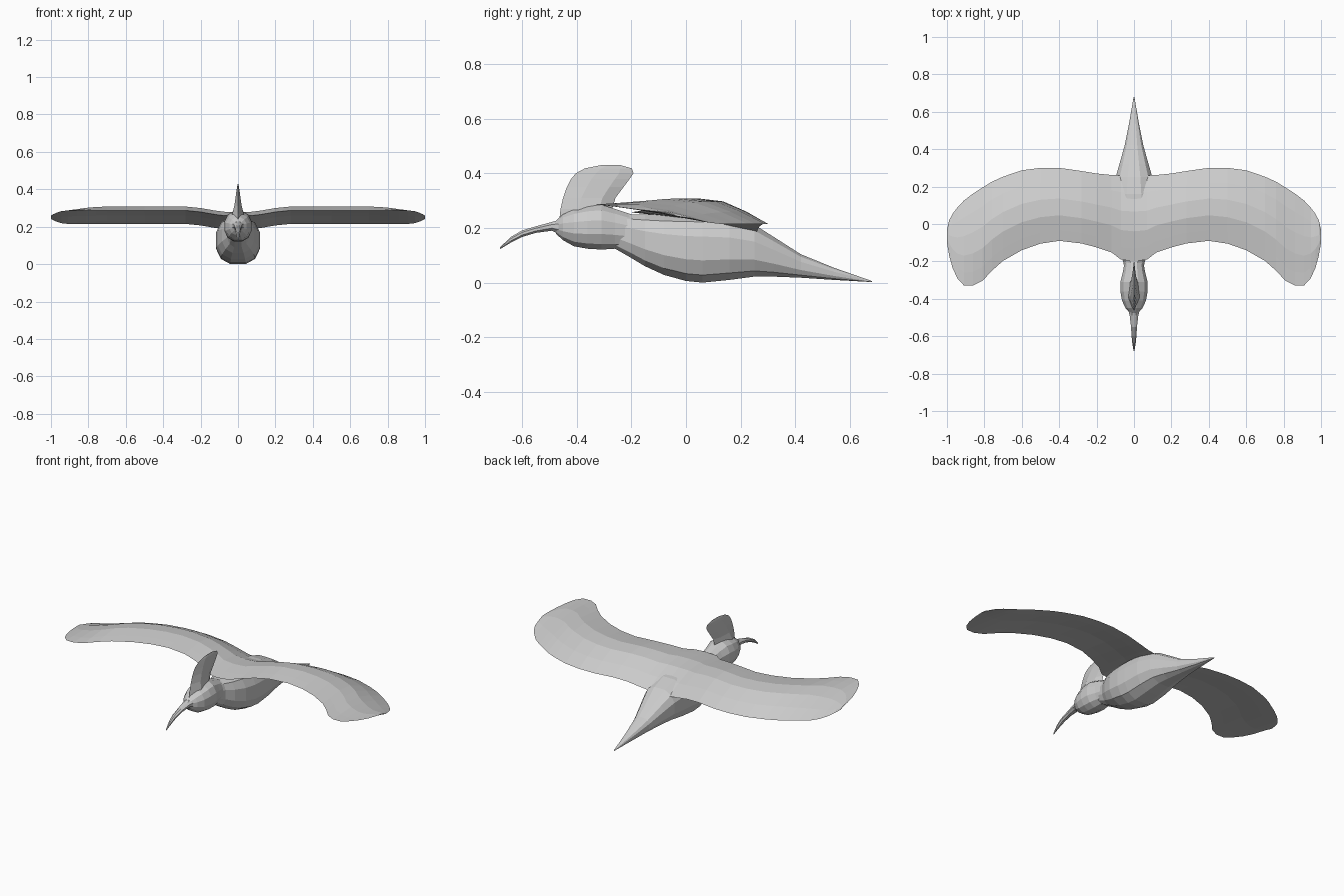
import bpy, bmesh, math

grey = bpy.data.materials.new("pale grey")
grey.diffuse_color = (0.6, 0.6, 0.6, 1)


def loft(name, rings, caps=(True, True), mirror=False):
    """Skin closed rings of points into one mesh object."""
    bm = bmesh.new()
    rows = [[bm.verts.new(p) for p in ring] for ring in rings]
    n = len(rows[0])
    for a, b in zip(rows, rows[1:]):
        for i in range(n):
            j = (i + 1) % n
            bm.faces.new((a[i], a[j], b[j], b[i]))
    if caps[0]:
        bm.faces.new(rows[0])
    if caps[1]:
        bm.faces.new(rows[-1])
    bmesh.ops.remove_doubles(bm, verts=bm.verts, dist=0.0005)
    bmesh.ops.recalc_face_normals(bm, faces=bm.faces)
    me = bpy.data.meshes.new(name)
    bm.to_mesh(me)
    bm.free()
    me.materials.append(grey)
    ob = bpy.data.objects.new(name, me)
    bpy.context.collection.objects.link(ob)
    if mirror:
        m = ob.modifiers.new("mirror", 'MIRROR')
        m.use_clip = True
    return ob


def oval_rings(stations, sides, power=1.0):
    """Stations are (y, bottom z, top z, half width)."""
    rings = []
    for y, z0, z1, w in stations:
        ring = []
        for i in range(sides):
            a = 2 * math.pi * (i + 0.5) / sides
            c, s = math.cos(a), math.sin(a)
            c = math.copysign(abs(c) ** power, c)
            s = math.copysign(abs(s) ** power, s)
            k = math.sin(math.pi / 2 - math.pi / sides) ** power
            ring.append((w * c / k, y, (z0 + z1) / 2 + (z1 - z0) / 2 * s / k))
        rings.append(ring)
    return rings


# body, tapering back into a pointed tail
loft("body_and_tail", oval_rings([
    (-0.27, 0.13, 0.25, 0.045), (-0.20, 0.09, 0.25, 0.058),
    (-0.15, 0.06, 0.25, 0.085), (-0.08, 0.028, 0.25, 0.108),
    (0.0, 0.006, 0.25, 0.117), (0.06, 0.0, 0.25, 0.117),
    (0.16, 0.01, 0.24, 0.112), (0.25, 0.022, 0.212, 0.098),
    (0.32, 0.022, 0.168, 0.078), (0.42, 0.018, 0.104, 0.05),
    (0.54, 0.01, 0.055, 0.026), (0.68, 0.002, 0.006, 0.002)], 12, 0.8))

# head
loft("head", oval_rings([
    (-0.475, 0.178, 0.228, 0.022), (-0.45, 0.155, 0.25, 0.045),
    (-0.41, 0.133, 0.268, 0.064), (-0.36, 0.124, 0.28, 0.073),
    (-0.31, 0.121, 0.285, 0.073), (-0.26, 0.124, 0.27, 0.06),
    (-0.20, 0.125, 0.25, 0.05)], 12, 0.9))

# slim beak curving down
loft("beak", oval_rings([
    (-0.45, 0.17, 0.235, 0.034), (-0.49, 0.19, 0.222, 0.023),
    (-0.55, 0.182, 0.206, 0.016), (-0.60, 0.167, 0.191, 0.013),
    (-0.64, 0.147, 0.168, 0.009), (-0.68, 0.123, 0.130, 0.002)], 8))

# thin upright crest, sweeping backwards: (z, front y, back y, half thickness)
crest = []
for z, f, b, t in [(0.22, -0.465, -0.26, 0.042), (0.27, -0.459, -0.27, 0.030),
                   (0.31, -0.450, -0.258, 0.020), (0.35, -0.436, -0.228, 0.014),
                   (0.38, -0.420, -0.206, 0.010), (0.40, -0.403, -0.192, 0.007),
                   (0.418, -0.370, -0.198, 0.004), (0.43, -0.31, -0.24, 0.001)]:
    d = b - f
    crest.append([(0, f, z), (t, f + d * 0.35, z), (t * 0.8, f + d * 0.75, z),
                  (0, b, z), (-t * 0.8, f + d * 0.75, z), (-t, f + d * 0.35, z)])
loft("crest", crest)

# wings: (x, leading y, trailing y, height shift, camber scale)
stations = [
    (0.0, -0.20, 0.26, -0.03, 1), (0.07, -0.19, 0.26, -0.028, 1),
    (0.12, -0.152, 0.262, -0.022, 1), (0.20, -0.125, 0.27, -0.008, 1),
    (0.28, -0.104, 0.283, 0, 1), (0.40, -0.09, 0.30, 0, 1),
    (0.50, -0.105, 0.30, 0, 1), (0.60, -0.14, 0.287, 0, 1),
    (0.70, -0.197, 0.253, 0, 1), (0.76, -0.25, 0.226, 0, 0.95),
    (0.81, -0.304, 0.195, 0, 0.85), (0.86, -0.329, 0.163, 0, 0.7),
    (0.91, -0.328, 0.125, 0, 0.55), (0.945, -0.29, 0.087, 0, 0.4),
    (0.97, -0.235, 0.055, 0, 0.3), (0.988, -0.17, 0.02, 0, 0.2),
    (1.0, -0.10, -0.03, 0, 0.1)]
upper = [(0.15, 0.020), (0.35, 0.046), (0.58, 0.052), (0.8, 0.030)]
lower = [(0.8, 0.002), (0.5, 0.008), (0.2, 0.004)]
wing = []
for x, ly, ty, dz, cam in stations:
    # the rounded tip narrows in height as well as in chord
    tip = max(0, (x - 0.91) / 0.09) ** 2
    zl = 0.287 - 0.027 * tip + dz
    zt = 0.215 + 0.027 * tip + dz

    def point(f, h):
        return (x, ly + f * (ty - ly), zl + f * (zt - zl) + h * cam)
    wing.append([point(f, h) for f, h in
                 [(0, 0)] + upper + [(1, 0)] + lower])
loft("wings", wing, caps=(False, True), mirror=True)
